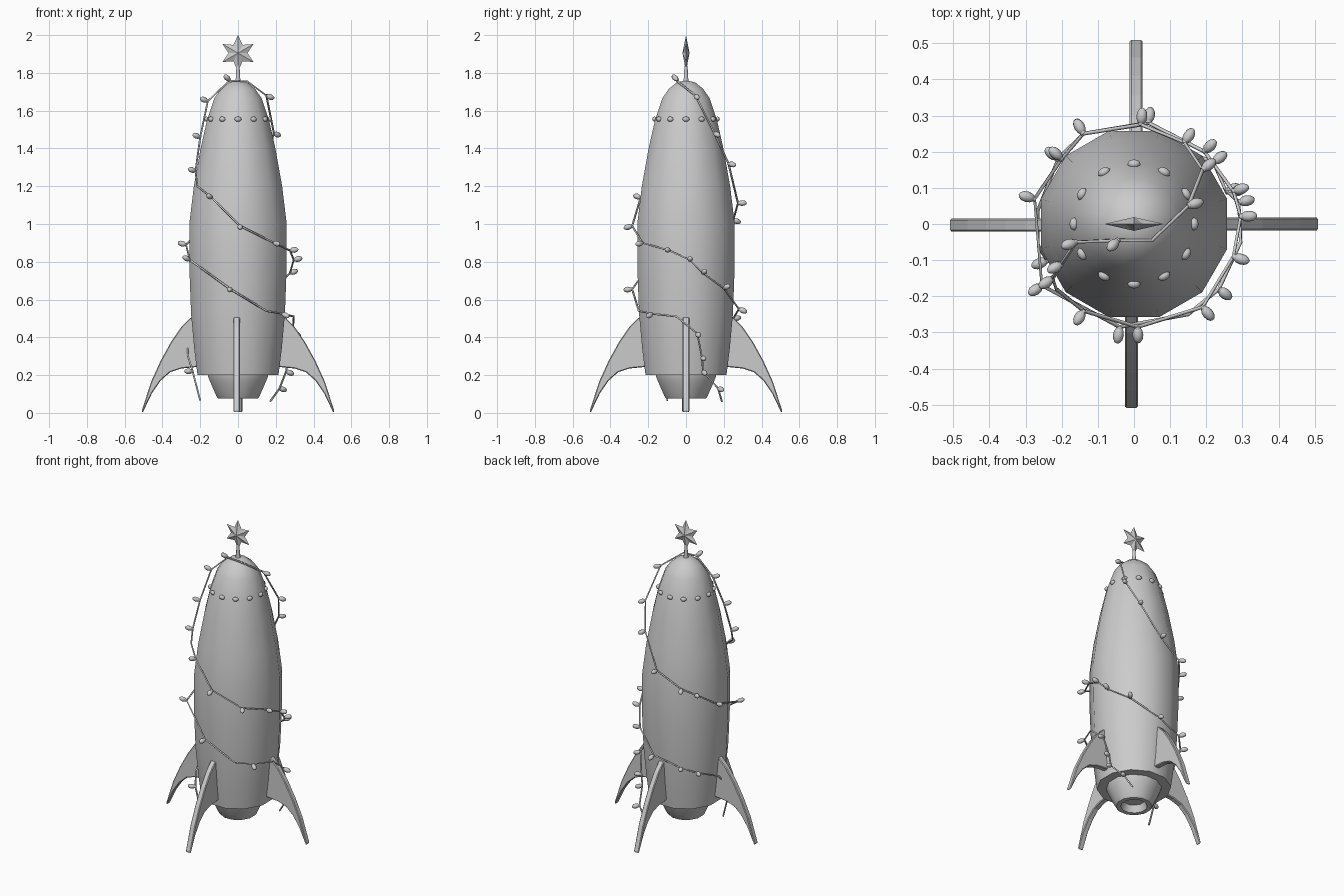
import bpy, bmesh, math, random
from mathutils import Vector, Matrix

cube = bpy.data.objects.get("Cube")
if cube:
    bpy.data.objects.remove(cube, do_unlink=True)
random.seed(4)

grey = bpy.data.materials.new("plain grey")
grey.use_nodes = True
grey.diffuse_color = (0.6, 0.6, 0.6, 1)
grey.node_tree.nodes["Principled BSDF"].inputs["Base Color"].default_value = (0.6, 0.6, 0.6, 1)


def finish(name, bm, smooth=None):
    bmesh.ops.recalc_face_normals(bm, faces=bm.faces)
    mesh = bpy.data.meshes.new(name)
    bm.to_mesh(mesh)
    bm.free()
    mesh.materials.append(grey)
    obj = bpy.data.objects.new(name, mesh)
    bpy.context.collection.objects.link(obj)
    if smooth:
        bpy.ops.object.select_all(action='DESELECT')
        obj.select_set(True)
        bpy.context.view_layer.objects.active = obj
        bpy.ops.object.shade_smooth_by_angle(angle=math.radians(smooth))
    return obj


def lathe(name, profile, sides, smooth):
    bm = bmesh.new()
    verts = [bm.verts.new((r, 0, z)) for r, z in profile]
    edges = [bm.edges.new(pair) for pair in zip(verts, verts[1:])]
    bmesh.ops.rotate(bm, verts=verts, matrix=Matrix.Rotation(math.pi / sides, 3, 'Z'))
    bmesh.ops.spin(bm, geom=verts + edges, axis=(0, 0, 1), cent=(0, 0, 0),
                   steps=sides, angle=math.tau)
    bmesh.ops.remove_doubles(bm, verts=bm.verts, dist=0.0005)
    return finish(name, bm, smooth)


# Hull, nozzle and star stalk
lathe("rocket_body", [(0, .2), (.222, .2), (.24, .34), (.257, .52), (.266, .75), (.267, 1.0),
                      (.242, 1.2), (.205, 1.4), (.17, 1.55), (.13, 1.665), (.095, 1.715),
                      (.05, 1.75), (0, 1.76)], 12, 40)
lathe("nozzle", [(.167, .21), (.165, .195), (.153, .165), (.118, .088), (.108, .075),
                 (.08, .075), (.066, .12), (0, .12)], 12, 35)
lathe("star_stalk", [(.018, 1.74), (.012, 1.775), (.009, 1.84)], 8, 60)

# Four swept fins
FIN = [(.2, .51), (.25, .505), (.3, .455), (.355, .375), (.41, .275), (.46, .165), (.51, .01),
       (.505, 0), (.455, .105), (.41, .17), (.36, .215), (.3, .235), (.2, .245)]
for side, turn, shift in (("left", 0, 0), ("back", 90, -.006),
                          ("right", 180, .003), ("front", 270, -.007)):
    bm = bmesh.new()
    face = bm.faces.new([bm.verts.new((x, -.018, z)) for x, z in FIN])
    new = bmesh.ops.extrude_face_region(bm, geom=[face])["geom"]
    bmesh.ops.translate(bm, verts=[v for v in new if isinstance(v, bmesh.types.BMVert)],
                        vec=(0, .036, 0))
    bmesh.ops.translate(bm, verts=bm.verts, vec=(0, shift, 0))
    bmesh.ops.rotate(bm, verts=bm.verts, matrix=Matrix.Rotation(math.radians(turn), 3, 'Z'))
    fin = finish(side + "_fin", bm)
    bevel = fin.modifiers.new("edge_bevel", 'BEVEL')
    bevel.width = .007
    bevel.segments = 1

# Six-pointed faceted star
bm = bmesh.new()
rim = []
for i in range(12):
    r = .05 if i % 2 else .095
    a = i * math.tau / 12
    rim.append(bm.verts.new((r * math.sin(a), 0, 1.905 + r * math.cos(a))))
for y in (-.019, .019):
    hub = bm.verts.new((0, y, 1.905))
    for i in range(12):
        bm.faces.new((hub, rim[i], rim[(i + 1) % 12]))
finish("star", bm)

# Ring of rivets below the nose
bm = bmesh.new()
for i in range(12):
    place = (Matrix.Rotation(i * math.tau / 12, 4, 'Z')
             @ Matrix.Translation((.166, 0, 1.555)) @ Matrix.Diagonal((.8, 1.15, .85, 1)))
    bmesh.ops.create_uvsphere(bm, u_segments=8, v_segments=6, radius=.016, matrix=place)
finish("nose_rivets", bm, 60)

# Light string: up one spiral, over the nose and down the other
UP = [(.17, .19, .06), (.22, .17, .13), (.255, .09, .22), (.265, .085, .29), (.29, .06, .42),
      (.295, -.05, .51), (.235, -.18, .525), (.15, -.25, .54), (-.04, -.285, .655),
      (-.255, -.17, .81), (-.275, .07, .89), (-.2, .18, .97), (-.14, .25, 1.02),
      (.02, .275, 1.11), (.14, .225, 1.32), (.19, .15, 1.48), (.15, .05, 1.68)]
DOWN = [(-.045, -.045, 1.76), (-.16, -.05, 1.65), (-.2, -.11, 1.46), (-.225, -.15, 1.28),
        (-.215, -.18, 1.2), (-.14, -.24, 1.14), (.01, -.285, .99), (.19, -.23, .9),
        (.275, -.09, .86), (.295, .02, .81), (.275, .09, .74), (.195, .2, .66),
        (.04, .28, .55), (-.14, .25, .5), (-.21, .18, .46), (-.265, .04, .4),
        (-.265, -.06, .3), (-.24, -.1, .22), (-.2, -.1, .065)]
path = UP + [(.05, -.045, 1.755)] + DOWN
curve = bpy.data.curves.new("light_wire", 'CURVE')
curve.dimensions = '3D'
curve.bevel_depth = .0055
curve.bevel_resolution = 0
curve.use_fill_caps = True
line = curve.splines.new('POLY')
line.points.add(len(path) - 1)
for point, co in zip(line.points, path):
    point.co = (*co, 1)
curve.materials.append(grey)
bpy.context.collection.objects.link(bpy.data.objects.new("light_wire", curve))

# Bulbs with small sockets, pointing outward from the hull
bare = {UP[0], UP[5], UP[7], DOWN[4], DOWN[-1], DOWN[-3], DOWN[-4]}
bm = bmesh.new()
for co in UP + DOWN:
    if co in bare:
        continue
    out = Vector((co[0], co[1], 0)).normalized()
    out.z = random.uniform(-.45, .45) + (1 if co[2] > 1.7 else 0)
    spin = out.to_track_quat('Z', 'Y').to_matrix().to_4x4()
    base = Matrix.Translation(co) @ spin
    bmesh.ops.create_cone(bm, cap_ends=True, segments=8, radius1=.008, radius2=.01, depth=.016,
                          matrix=base @ Matrix.Translation((0, 0, .006)))
    bmesh.ops.create_uvsphere(bm, u_segments=8, v_segments=6, radius=.015,
                              matrix=base @ Matrix.Translation((0, 0, .023))
                              @ Matrix.Diagonal((1, 1, 1.6, 1)))
finish("light_bulbs", bm, 50)
